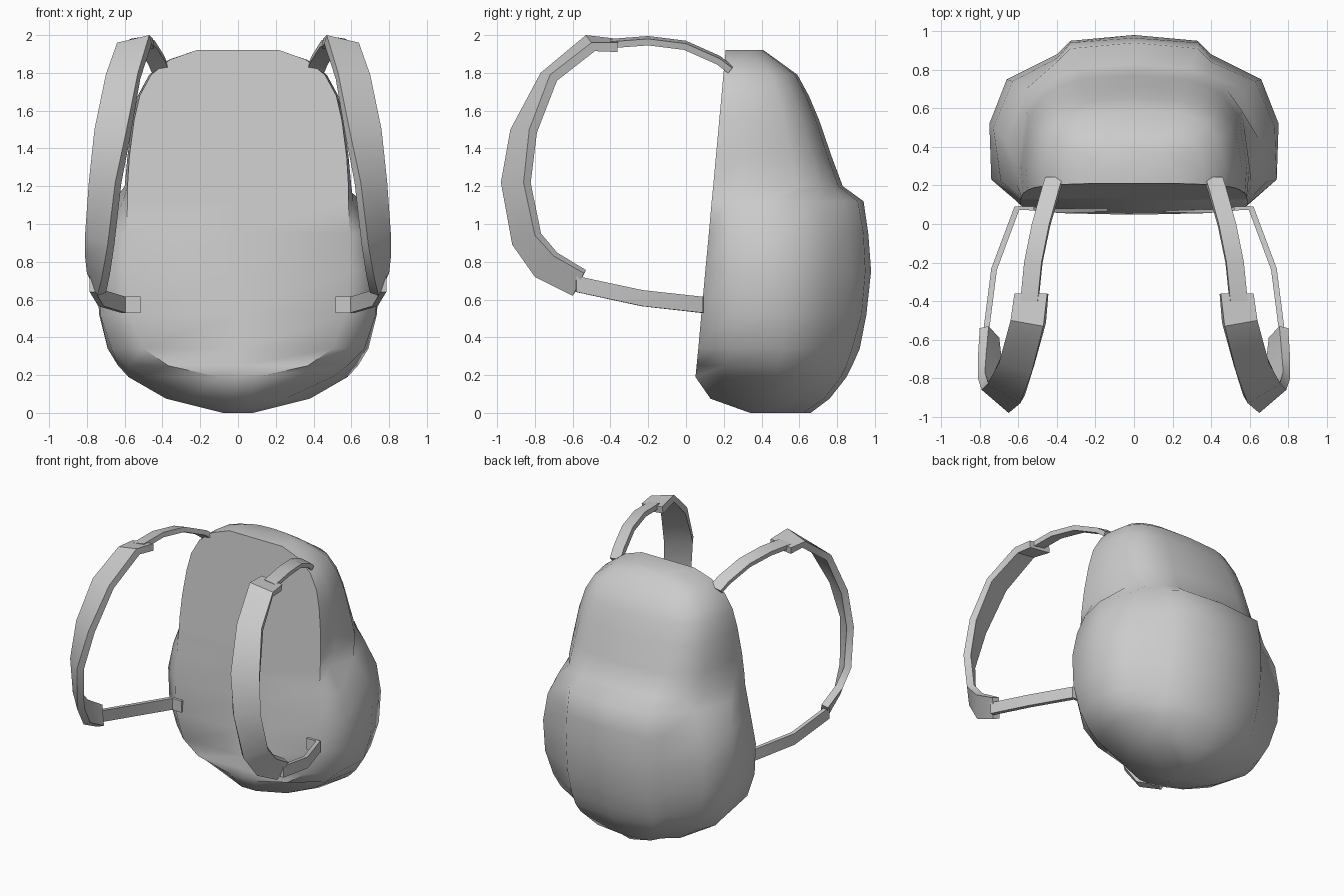
import bpy, bmesh, math
from mathutils import Vector

cube = bpy.data.objects.get("Cube")
if cube:
    bpy.data.objects.remove(cube, do_unlink=True)

# Single plain grey for every part
grey = bpy.data.materials.new("plain_grey")
grey.use_nodes = True
grey.diffuse_color = (0.6, 0.6, 0.6, 1)
grey.node_tree.nodes["Principled BSDF"].inputs["Base Color"].default_value = (0.6, 0.6, 0.6, 1)


def loft(name, rings, angle, mirror=False):
    """Skin closed rings of points, cap both ends and shade by angle."""
    bm = bmesh.new()
    loops = [[bm.verts.new(p) for p in ring] for ring in rings]
    n = len(loops[0])
    for a, b in zip(loops, loops[1:]):
        for i in range(n):
            j = (i + 1) % n
            bm.faces.new((a[i], a[j], b[j], b[i]))
    bm.faces.new(loops[0])
    bm.faces.new(loops[-1])
    bmesh.ops.recalc_face_normals(bm, faces=bm.faces)
    mesh = bpy.data.meshes.new(name)
    bm.to_mesh(mesh)
    bm.free()
    obj = bpy.data.objects.new(name, mesh)
    bpy.context.collection.objects.link(obj)
    mesh.materials.append(grey)
    if mirror:
        obj.modifiers.new("mirror", 'MIRROR')
    bpy.ops.object.select_all(action='DESELECT')
    obj.select_set(True)
    bpy.context.view_layer.objects.active = obj
    bpy.ops.object.shade_smooth_by_angle(angle=math.radians(angle))
    return obj


def full_ring(z, half):
    """Mirror a half section that runs from front centre to back centre."""
    pts = half + [(-x, y) for x, y in reversed(half[1:-1])]
    return [(x, y, z) for x, y in pts]


def panel_y(z):
    return 0.05 + (z - 0.18) * 0.092


# Lower bag with side and back pockets:
# height, panel y, panel half width, front side, side, rear side, valley, pocket edge, back y
lower = [
    (0.00, 0.34, 0.02, (.04, .36), (.08, .42), (.08, .50), (.06, .56), (.06, .62), 0.66),
    (0.075, 0.13, 0.06, (.25, .22), (.38, .42), (.36, .58), (.26, .66), (.22, .73), 0.76),
    (0.19, 0.05, 0.10, (.50, .20), (.58, .48), (.52, .64), (.37, .73), (.30, .82), 0.85),
    (0.25, 0.056, 0.37, (.58, .21), (.635, .49), (.57, .67), (.385, .77), (.32, .85), 0.88),
    (0.34, 0.065, 0.50, (.67, .23), (.69, .50), (.61, .70), (.40, .81), (.33, .88), 0.92),
    (0.52, 0.081, 0.57, (.73, .23), (.735, .52), (.65, .74), (.40, .86), (.33, .93), 0.955),
    (0.75, 0.102, 0.59, (.74, .23), (.75, .52), (.66, .75), (.40, .88), (.33, .95), 0.98),
    (0.95, 0.121, 0.59, (.69, .22), (.73, .50), (.63, .74), (.40, .86), (.33, .94), 0.965),
    (1.12, 0.136, 0.585, (.61, .21), (.66, .42), (.56, .70), (.40, .84), (.33, .91), 0.94),
]
rings = [full_ring(z, [(0, yf), (w, yf), a, b, c, d, e, (0, yb)])
         for z, yf, w, a, b, c, d, e, yb in lower]

# Upper bag, rounded sections: height, panel half width, side half width, back y
upper = [(1.20, .585, .60, .83), (1.36, .575, .585, .77), (1.55, .55, .56, .705),
         (1.68, .52, .53, .65), (1.79, .46, .47, .59), (1.87, .36, .365, .48),
         (1.92, .22, .215, .41)]
for z, w, side, yb in upper:
    yf = panel_y(z)
    yc = yf + 0.22 * (yb - yf)
    half = [(0, yf), (w, yf)]
    for deg in (0, 25, 45, 58, 70, 90):
        t = math.radians(deg)
        half.append((side * max(math.cos(t), 0) ** 0.7 if deg < 90 else 0,
                     yc + (yb - yc) * math.sin(t) ** 0.7))
    rings.append(full_ring(z, half))
loft("bag_body", rings, 48)


def strap(name, stations, thickness):
    """Flat band: each station holds its two outer edge points."""
    pairs = [(Vector(a), Vector(b)) for a, b in stations]
    mids = [(a + b) / 2 for a, b in pairs]
    bands = []
    for i, (a, b) in enumerate(pairs):
        tangent = mids[min(i + 1, len(mids) - 1)] - mids[max(i - 1, 0)]
        inward = tangent.cross(b - a).normalized() * -thickness
        bands.append([a, b, b + inward, a + inward])
    return loft(name, bands, 30, mirror=True)


# Wide padded part of the shoulder straps
strap("shoulder_pads", [
    ((.45, -.36, 1.98), (.62, -.36, 1.96)),
    ((.47, -.53, 2.00), (.64, -.50, 1.96)),
    ((.53, -.77, 1.80), (.70, -.72, 1.79)),
    ((.59, -.93, 1.50), (.76, -.83, 1.50)),
    ((.65, -.98, 1.22), (.79, -.86, 1.22)),
    ((.69, -.92, 0.89), (.81, -.80, 0.94)),
    ((.72, -.80, 0.72), (.81, -.70, 0.83)),
    ((.745, -.60, 0.62), (.80, -.54, 0.74)),
], 0.05)

# Narrow bands from the top of the bag to the pads
strap("upper_straps", [
    ((x, y, z), (x + 0.09, y, z - 0.015)) for x, y, z in
    [(.50, -.40, 1.98), (.48, -.20, 1.995), (.44, 0, 1.97), (.39, .18, 1.89), (.37, .245, 1.84)][::-1]
], 0.035)

# Narrow bands from the pads back to the lower bag
strap("lower_straps", [
    ((x, y, z), (x, y, z + 0.085)) for x, y, z in
    [(.785, -.58, .64), (.74, -.23, .565), (.62, .09, .53), (.52, .10, .53)]
], 0.03)
